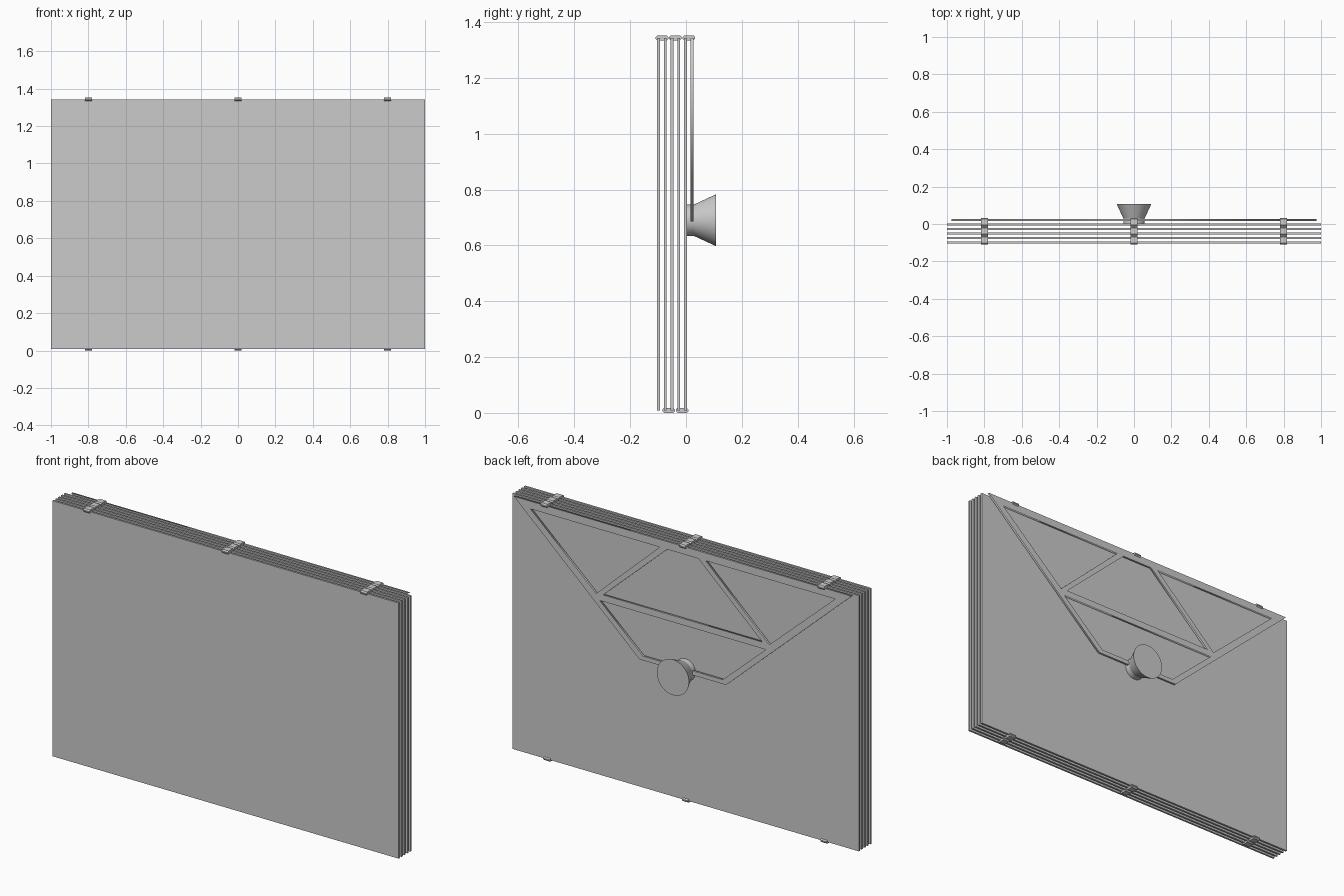
import bpy, bmesh, math
from mathutils import Matrix

if "Cube" in bpy.data.objects:
    bpy.data.objects.remove(bpy.data.objects["Cube"])

grey = bpy.data.materials.new("plain_grey")
grey.diffuse_color = (0.6, 0.6, 0.6, 1)
grey.use_nodes = True
grey.node_tree.nodes["Principled BSDF"].inputs["Base Color"].default_value = grey.diffuse_color

Z0, Z1 = 0.009, 1.343      # panel bottom and top edges
PITCH = 0.024              # spacing of the folded stack
FRAME_Y = 0.022


def add_object(name, mesh):
    mesh.materials.clear()
    mesh.materials.append(grey)
    ob = bpy.data.objects.new(name, mesh)
    bpy.context.collection.objects.link(ob)
    return ob


def box(name, centre, size, chamfer=0):
    bm = bmesh.new()
    bmesh.ops.create_cube(bm, size=1, matrix=Matrix.Translation(centre) @ Matrix.Diagonal((*size, 1)))
    if chamfer:  # slope the front and back ends of the part
        edges = [e for e in bm.edges if abs(e.verts[0].co.x - e.verts[1].co.x) > 1e-4]
        bmesh.ops.bevel(bm, geom=edges, offset=chamfer, segments=1, affect='EDGES')
    me = bpy.data.meshes.new(name)
    bm.to_mesh(me)
    bm.free()
    return add_object(name, me)


# Stack of five folded panels
panel_ys = [FRAME_Y - PITCH * (i + 1) for i in range(5)]
for i, y in enumerate(panel_ys):
    box(f"panel_{i + 1}", (0, y, (Z0 + Z1) / 2), (2, 0.01, Z1 - Z0))

# Hinges joining neighbours, alternating between top and bottom edges
for i in range(5):
    y = FRAME_Y - PITCH * (i + 0.5)
    top = i % 2 == 0
    for x in (-0.8, 0, 0.8):
        box("top_hinge" if top else "bottom_hinge", (x, y, Z1 if top else Z0),
            (0.037, 0.045, 0.018), 0.006)

# Trapezoid truss frame: one outline with four openings
outline = [(-0.975, Z1), (0.975, Z1), (0.25, 0.686), (-0.25, 0.686)]
side_gap = [(0.88, 1.303), (0.133, 1.303), (0.5, 0.963)]
middle_gap = [(-0.09, 1.303), (0.09, 1.303), (0.46, 0.966), (-0.46, 0.966)]
lower_gap = [(-0.48, 0.932), (0.48, 0.932), (0.23, 0.708), (-0.23, 0.708)]
loops = [outline, side_gap, [(-x, z) for x, z in side_gap], middle_gap, lower_gap]
curve = bpy.data.curves.new("frame_outline", 'CURVE')
curve.dimensions = '2D'
curve.fill_mode = 'BOTH'
curve.extrude = 0.005
for pts in loops:
    sp = curve.splines.new('POLY')
    sp.points.add(len(pts) - 1)
    for p, (x, z) in zip(sp.points, pts):
        p.co = (x, z, 0, 1)
    sp.use_cyclic_u = True
tmp = bpy.data.objects.new("frame_outline", curve)
bpy.context.collection.objects.link(tmp)
bpy.context.view_layer.update()
mesh = bpy.data.meshes.new_from_object(tmp.evaluated_get(bpy.context.evaluated_depsgraph_get()))
bpy.data.objects.remove(tmp)
mesh.transform(Matrix.Translation((0, FRAME_Y, 0)) @ Matrix.Rotation(math.pi / 2, 4, 'X'))
add_object("truss_frame", mesh)

# Flared mount on the back: short collar, then a cone
profile = [(0.057, 0.0), (0.057, 0.030), (0.093, 0.108)]   # radius, y
N = 48
bm = bmesh.new()
rings = [[bm.verts.new((r * math.cos(2 * math.pi * k / N), y, 0.69 + r * math.sin(2 * math.pi * k / N)))
          for k in range(N)] for r, y in profile]
for a, b in zip(rings, rings[1:]):
    for k in range(N):
        bm.faces.new((a[k], a[(k + 1) % N], b[(k + 1) % N], b[k]))
bm.faces.new(rings[0])
bm.faces.new(rings[-1])
bmesh.ops.recalc_face_normals(bm, faces=bm.faces)
me = bpy.data.meshes.new("flared_mount")
bm.to_mesh(me)
bm.free()
mount = add_object("flared_mount", me)
bpy.context.view_layer.objects.active = mount
mount.select_set(True)
bpy.ops.object.shade_smooth_by_angle(angle=math.radians(20))
